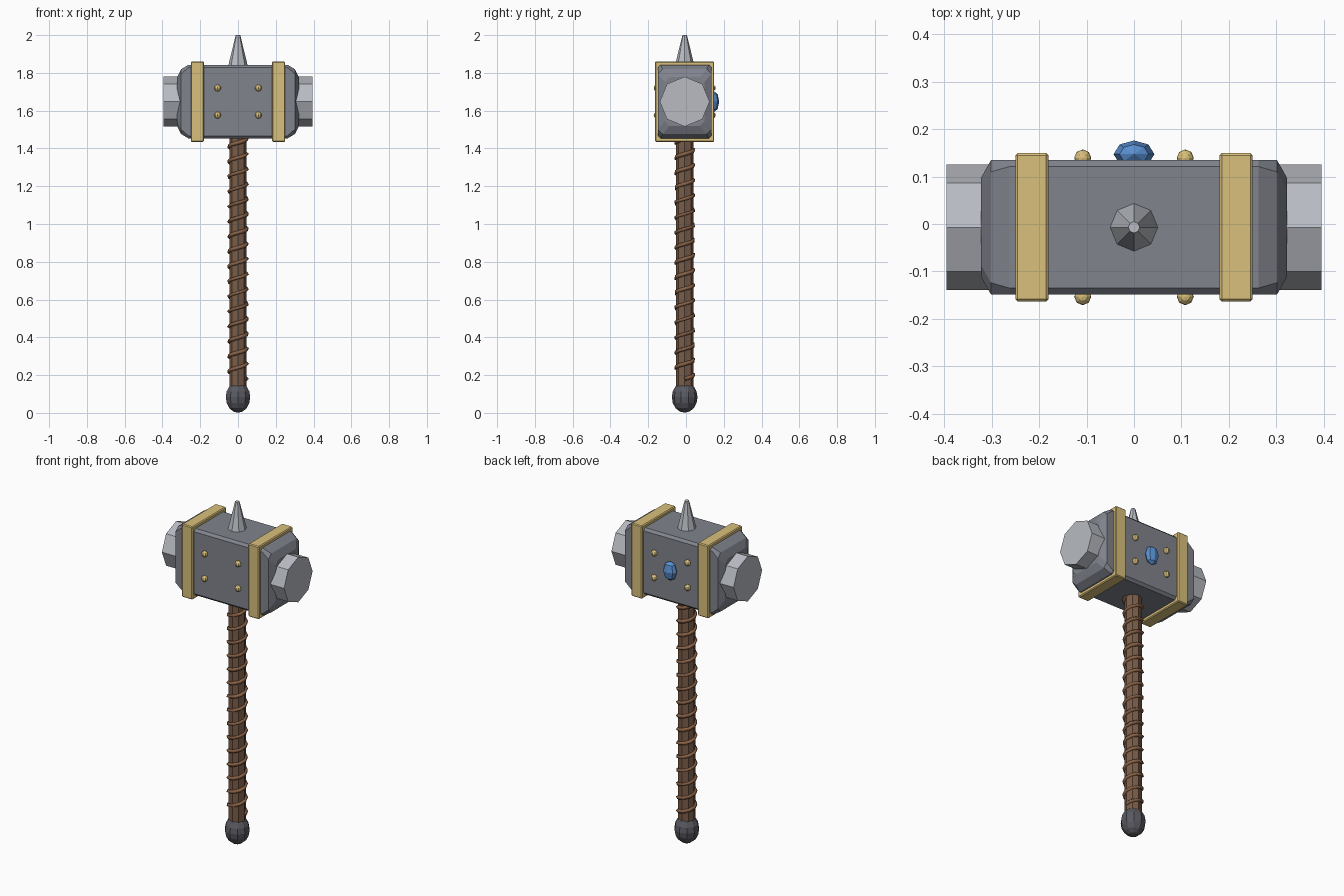
import bpy, bmesh
from math import pi, sin, cos

if "Cube" in bpy.data.objects:
    bpy.data.objects.remove(bpy.data.objects["Cube"])

CY, CZ = -0.007, 1.648   # head centre


def material(name, rgb):
    m = bpy.data.materials.new(name)
    m.diffuse_color = (*rgb, 1)
    m.use_nodes = True
    m.node_tree.nodes["Principled BSDF"].inputs["Base Color"].default_value = m.diffuse_color
    return m


gold = material("gold", (0.70, 0.53, 0.20))
wood = material("wood", (0.20, 0.11, 0.065))
leather = material("leather", (0.25, 0.12, 0.06))
blue = material("blue", (0.10, 0.28, 0.65))
iron = material("iron", (0.22, 0.23, 0.27))
dark = material("dark_iron", (0.10, 0.10, 0.12))
steel = material("steel", (0.48, 0.50, 0.54))


def finish(name, mat, bevel=0):
    o = bpy.context.object
    o.name = name
    o.data.materials.append(mat)
    if bevel:
        b = o.modifiers.new("bevel", "BEVEL")
        b.width, b.segments = bevel, 1
    return o


def cone(name, r1, r2, z0, z1, mat, sides=8):
    bpy.ops.mesh.primitive_cone_add(vertices=sides, radius1=r1, radius2=r2, depth=z1 - z0,
                                    location=(0, CY, (z0 + z1) / 2))
    return finish(name, mat)


def ball(name, loc, scale, mat, seg=8, rings=6):
    bpy.ops.mesh.primitive_uv_sphere_add(segments=seg, ring_count=rings, radius=1, location=loc)
    o = finish(name, mat)
    o.scale = scale
    return o


# Head: chamfered rectangular rings skinned along x
bm = bmesh.new()
half = [(0.322, 0.105, 0.130, 0.025), (0.301, 0.142, 0.172, 0.025), (0.262, 0.142, 0.195, 0.014)]
sections = [(-x, a, b, c) for x, a, b, c in half] + half[::-1]
rings = []
for x, a, b, c in sections:
    pts = [(a, b - c), (a - c, b), (c - a, b), (-a, b - c),
           (-a, c - b), (c - a, -b), (a - c, -b), (a, c - b)]
    rings.append([bm.verts.new((x, CY + y, CZ + z)) for y, z in pts])
for r, s in zip(rings, rings[1:]):
    for i in range(8):
        j = (i + 1) % 8
        bm.faces.new((r[i], r[j], s[j], s[i]))
bm.faces.new(rings[0])
bm.faces.new(rings[-1])
bmesh.ops.recalc_face_normals(bm, faces=bm.faces)
me = bpy.data.meshes.new("hammer_head")
bm.to_mesh(me)
bm.free()
head = bpy.data.objects.new("hammer_head", me)
bpy.context.collection.objects.link(head)
me.materials.append(iron)

for s, side in ((-1, "left"), (1, "right")):
    # Striking faces and gold bands
    bpy.ops.mesh.primitive_cylinder_add(vertices=8, radius=0.132, depth=0.095,
                                        location=(s * 0.3475, CY, CZ), rotation=(0, pi / 2, 0))
    finish("striking_face_" + side, steel)
    bpy.ops.mesh.primitive_cube_add(size=1, location=(s * 0.215, CY, CZ))
    o = bpy.context.object
    o.scale = (0.07, 0.313, 0.426)
    bpy.ops.object.transform_apply(location=False, rotation=False, scale=True)
    finish("band_" + side, gold, 0.005)
    # Studs on front and back
    for dy in (-0.146, 0.146):
        for z in (1.576, 1.72):
            ball("stud", (s * 0.108, CY + dy, z), (0.018,) * 3, gold)

# Back gem and top spike
ball("gem", (0, 0.147, CZ), (0.043, 0.029, 0.056), blue, 8, 4)
cone("spike", 0.051, 0.012, 1.84, 2.0, steel)

# Handle and pommel
cone("handle", 0.046, 0.046, 0.13, 1.47, wood)
ball("pommel", (0, CY, 0.083), (0.068, 0.068, 0.082), dark, 10, 8)

# Spiral leather wrap
cu = bpy.data.curves.new("leather_wrap", "CURVE")
cu.dimensions = "3D"
cu.bevel_depth, cu.bevel_resolution = 0.011, 0
cu.use_fill_caps = True
turns, per = 16, 10
sp = cu.splines.new("POLY")
n = turns * per
sp.points.add(n)
for i, p in enumerate(sp.points):
    a = 2 * pi * i / per
    p.co = (0.047 * cos(a), CY + 0.047 * sin(a), 0.18 + 1.27 * i / n, 1)
wrap = bpy.data.objects.new("leather_wrap", cu)
bpy.context.collection.objects.link(wrap)
cu.materials.append(leather)
